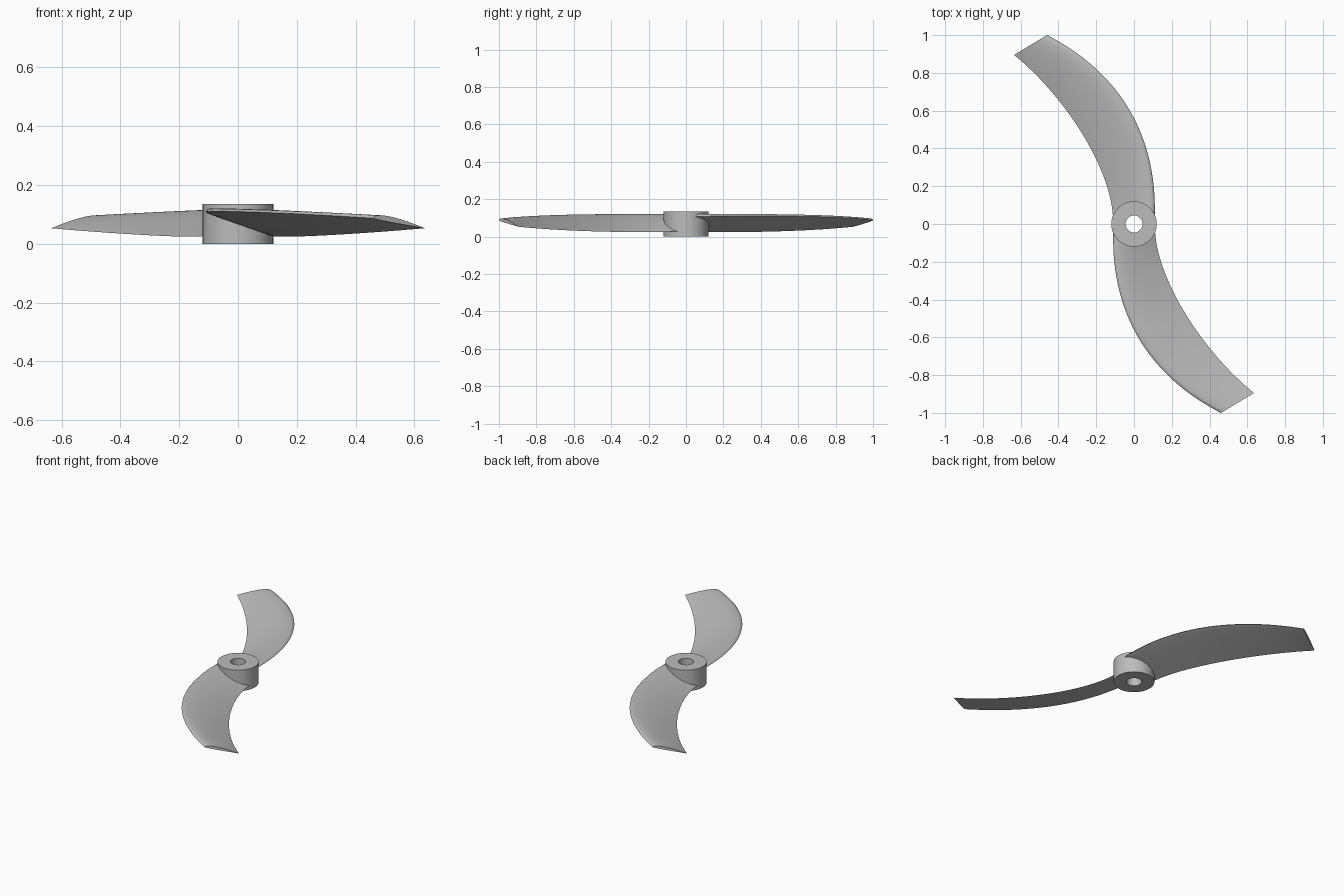
import bpy
import bmesh
import math
from mathutils import Vector, Matrix
from mathutils.geometry import interpolate_bezier

cube = bpy.data.objects.get("Cube")
if cube:
    bpy.data.objects.remove(cube)

grey = bpy.data.materials.new("plain_grey")
grey.use_nodes = True
grey.diffuse_color = (0.5, 0.5, 0.5, 1)
grey.node_tree.nodes["Principled BSDF"].inputs["Base Color"].default_value = (0.5, 0.5, 0.5, 1)


def finish(name, bm, angle):
    """Turn a bmesh into a smooth-shaded object with crisp edges."""
    bmesh.ops.recalc_face_normals(bm, faces=bm.faces)
    mesh = bpy.data.meshes.new(name)
    bm.to_mesh(mesh)
    bm.free()
    mesh.materials.append(grey)
    obj = bpy.data.objects.new(name, mesh)
    bpy.context.collection.objects.link(obj)
    bpy.ops.object.select_all(action='DESELECT')
    obj.select_set(True)
    bpy.context.view_layer.objects.active = obj
    bpy.ops.object.shade_smooth_by_angle(angle=math.radians(angle))
    return obj


# Hub: rectangular profile spun into a bored cylinder
HUB_R, BORE_R, HUB_H = 0.12, 0.045, 0.135
bm = bmesh.new()
corners = [(BORE_R, 0), (HUB_R, 0), (HUB_R, HUB_H), (BORE_R, HUB_H)]
ring = [bm.verts.new((r, 0, z)) for r, z in corners]
edges = [bm.edges.new((ring[i], ring[(i + 1) % 4])) for i in range(4)]
bmesh.ops.spin(bm, geom=ring + edges, axis=(0, 0, 1), cent=(0, 0, 0),
               angle=math.tau, steps=64, use_merge=True)
bmesh.ops.remove_doubles(bm, verts=bm.verts, dist=0.0001)
finish("hub", bm, 30)

# Blade edges as cubic curves from root to tip
STATIONS, CHORD = 40, 18
leading = interpolate_bezier(Vector((-0.11, -0.05, 0.108)), Vector((-0.12, -0.51, 0.114)),
                             Vector((0.11, -0.82, 0.11)), Vector((0.46, -1.0, 0.087)), STATIONS)
trailing = interpolate_bezier(Vector((0.112, -0.045, 0.028)), Vector((0.13, -0.31, 0.018)),
                              Vector((0.37, -0.68, 0.03)), Vector((0.635, -0.895, 0.053)), STATIONS)


def thickness(s):
    """Rounded nose and thin tail, with a peak of about one."""
    return 2 * (1.4845 * math.sqrt(s) - 0.63 * s - 1.758 * s**2 + 1.4215 * s**3 - 0.518 * s**4)


def blade(name, turn):
    bm = bmesh.new()
    # nose-dense spacing, over the top to the tail and back underneath
    span = [(i / CHORD) ** 2 * 0.5 + (i / CHORD) * 0.5 for i in range(CHORD + 1)]
    loop = [(s, 1.0) for s in span] + [(s, -0.12) for s in reversed(span[1:-1])]
    rows = []
    for k, (a, b) in enumerate(zip(leading, trailing)):
        depth = 0.026 - 0.009 * k / (STATIONS - 1)
        rows.append([bm.verts.new(a.lerp(b, s) + Vector((0, 0, side * depth * thickness(s))))
                     for s, side in loop])
    n = len(loop)
    for r0, r1 in zip(rows, rows[1:]):
        for i in range(n):
            j = (i + 1) % n
            bm.faces.new((r0[i], r0[j], r1[j], r1[i]))
    bm.faces.new(rows[0])
    bm.faces.new(rows[-1])
    bmesh.ops.rotate(bm, verts=bm.verts, cent=(0, 0, 0), matrix=Matrix.Rotation(turn, 3, 'Z'))
    finish(name, bm, 50)


blade("front_blade", 0)
blade("back_blade", math.pi)
